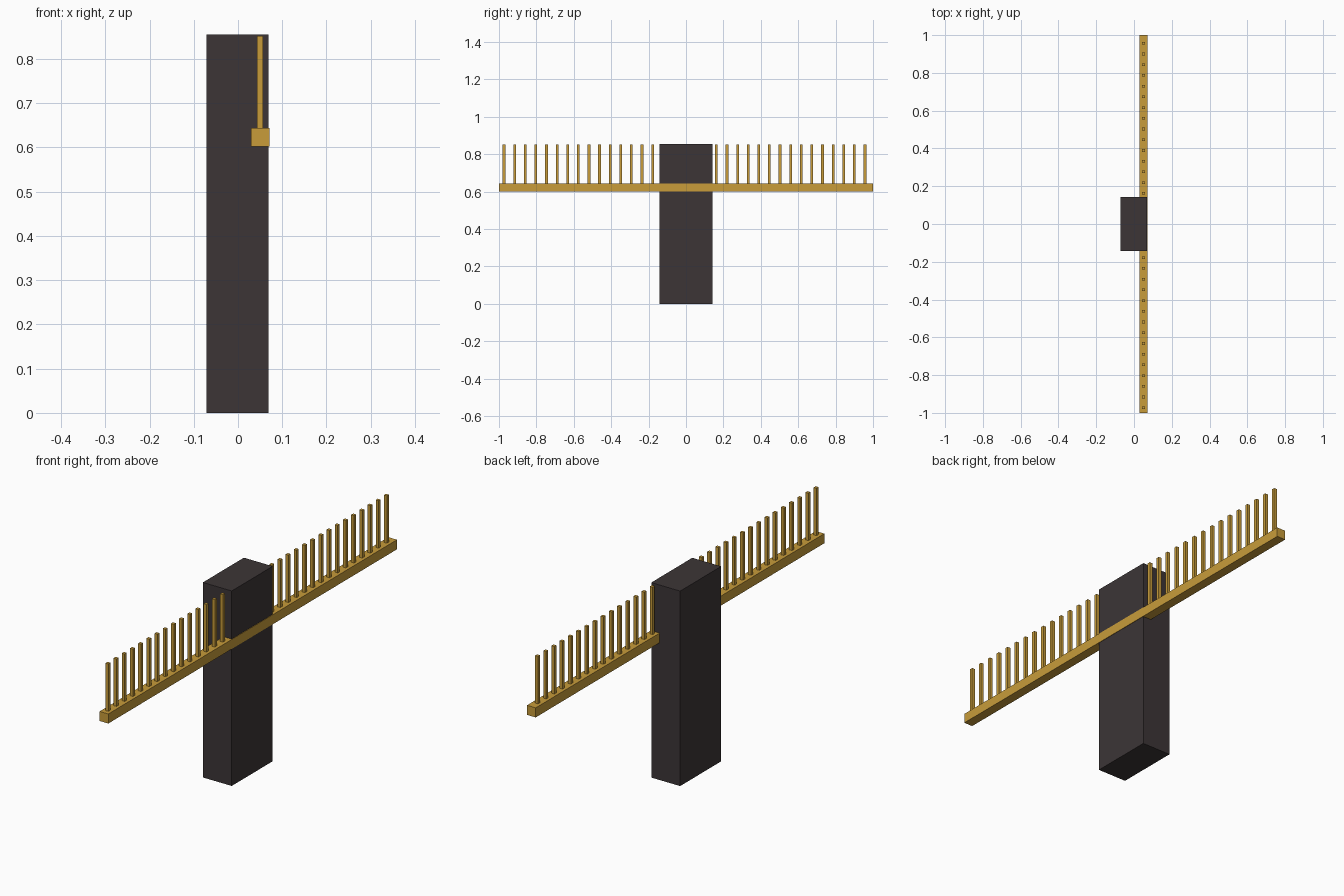
import bpy, bmesh
from mathutils import Matrix, Vector

if "Cube" in bpy.data.objects:
    bpy.data.objects.remove(bpy.data.objects["Cube"])


def material(name, rgb):
    m = bpy.data.materials.new(name)
    m.diffuse_color = (*rgb, 1)
    m.use_nodes = True
    m.node_tree.nodes["Principled BSDF"].inputs["Base Color"].default_value = m.diffuse_color
    return m


def add_box(bm, lo, hi):
    lo, hi = Vector(lo), Vector(hi)
    size = hi - lo
    bmesh.ops.create_cube(bm, size=1, matrix=Matrix.Translation((lo + hi) / 2)
                          @ Matrix.Diagonal((*size, 1)))


def make(name, boxes, mat):
    bm = bmesh.new()
    for lo, hi in boxes:
        add_box(bm, lo, hi)
    mesh = bpy.data.meshes.new(name)
    bm.to_mesh(mesh)
    bm.free()
    mesh.materials.append(mat)
    obj = bpy.data.objects.new(name, mesh)
    bpy.context.collection.objects.link(obj)


gold = material("golden wood", (0.578, 0.332, 0.042))
dark = material("dark charcoal", (0.045, 0.036, 0.037))

# upright post
make("post", [((-0.071, -0.142, 0), (0.069, 0.142, 0.855))], dark)

# long rail, slightly proud of the post face
make("rail", [((0.029, -1, 0.602), (0.071, 1, 0.644))], gold)

# evenly spaced thin pegs standing on the rail
R = 0.007
pegs = []
for i in range(35):
    y = -0.973 + i * 0.05676
    pegs.append(((0.05 - R, y - R, 0.64), (0.05 + R, y + R, 0.852)))
make("pegs", pegs, gold)
